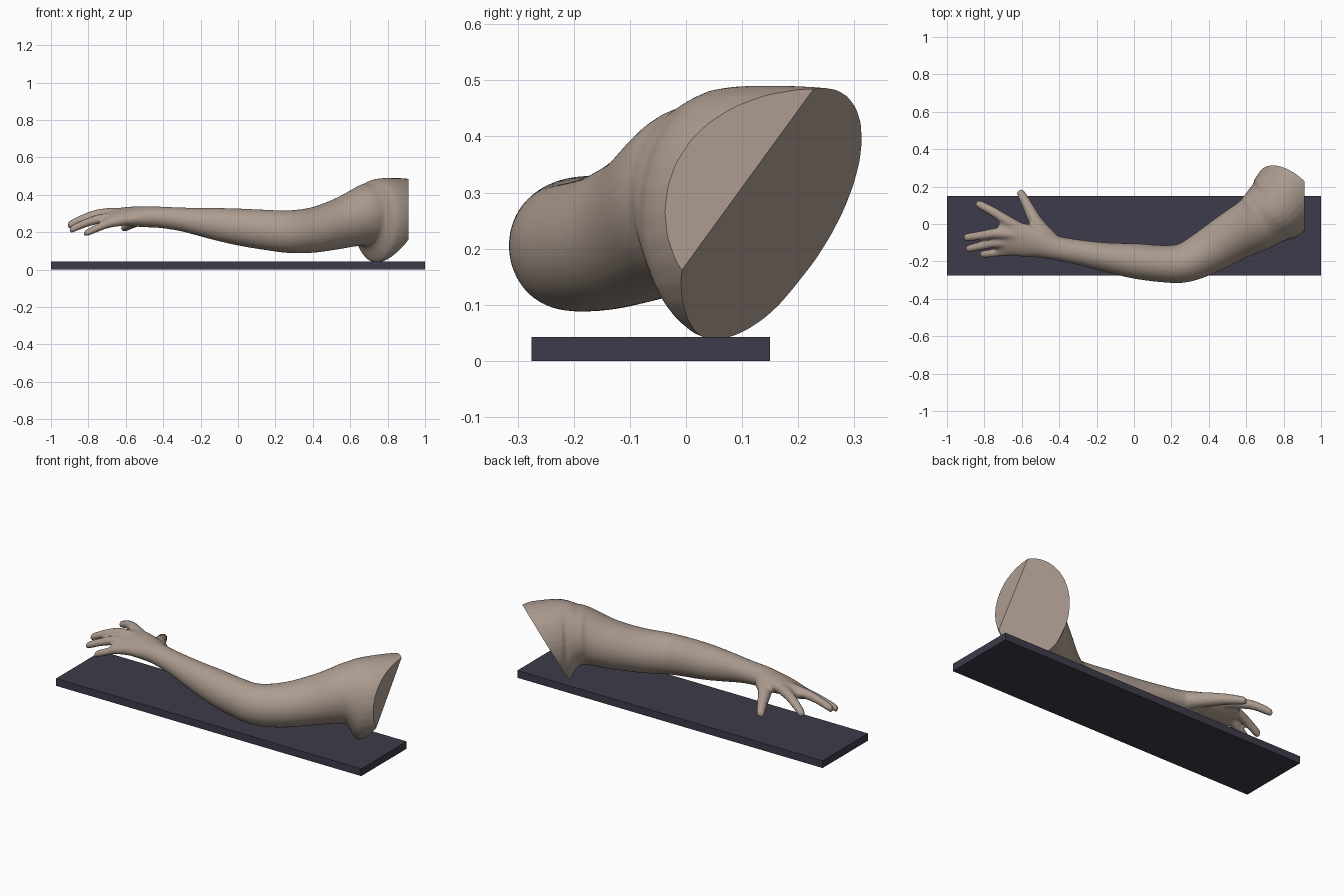
import bpy, bmesh, math
from mathutils import Vector

cube = bpy.data.objects.get("Cube")
if cube:
    bpy.data.objects.remove(cube, do_unlink=True)


def material(name, rgb):
    m = bpy.data.materials.new(name)
    m.use_nodes = True
    m.diffuse_color = (*rgb, 1)
    m.node_tree.nodes["Principled BSDF"].inputs["Base Color"].default_value = (*rgb, 1)
    return m


def spline(rows, steps=4):
    """Catmull-Rom interpolation of section rows."""
    rows = [Vector(r) for r in rows]
    pts = [rows[0] * 2 - rows[1]] + rows + [rows[-1] * 2 - rows[-2]]
    out = []
    for a, b, c, d in zip(pts, pts[1:], pts[2:], pts[3:]):
        for i in range(steps):
            t = i / steps
            out.append(b + (c - a) * (t / 2) + (a * 2 - b * 5 + c * 4 - d) * (t * t / 2)
                       + (b * 3 - a - c * 3 + d) * (t ** 3 / 2))
    return out + [rows[-1]]


def loft(bm, rows, sides=32):
    """Closed tube of upright ovals: x, y, z, half width, half height, roll."""
    secs = spline(rows)
    rings = []
    for i, s in enumerate(secs):
        tan = secs[min(i + 1, len(secs) - 1)] - secs[max(i - 1, 0)]
        side = Vector((-tan[1], tan[0], 0)).normalized()
        ring = []
        for k in range(sides):
            a = math.tau * k / sides
            off = s[3] * math.cos(a)
            p = Vector(s[:3]) + side * off
            p.z += s[4] * math.sin(a) + s[5] * off
            ring.append(bm.verts.new(p))
        rings.append(ring)
    for r, q in zip(rings, rings[1:]):
        for k in range(sides):
            n = (k + 1) % sides
            bm.faces.new((r[k], r[n], q[n], q[k]))
    bm.faces.new(rings[0])
    bm.faces.new(rings[-1])


def finger(bm, points, thick, tip):
    n = len(points) - 1
    rows = [(*p, thick + (tip - thick) * i / n, thick + (tip - thick) * i / n, 0)
            for i, p in enumerate(points)]
    # Rounded fingertip
    end, d = Vector(points[-1]), (Vector(points[-1]) - Vector(points[-2])).normalized()
    rows.append((*(end + d * tip * 0.8), tip * 0.55, tip * 0.55, 0))
    loft(bm, rows, 16)


skin = material("skin", (0.42, 0.335, 0.28))
slate = material("slate", (0.047, 0.043, 0.067))

# Base plate
bpy.ops.mesh.primitive_cube_add(size=1, location=(0, -0.0625, 0.0215))
plate = bpy.context.object
plate.name = "base_plate"
plate.scale = (2, 0.425, 0.043)
plate.data.materials.append(slate)

# Palm, forearm, elbow, upper arm and shoulder
bm = bmesh.new()
loft(bm, [
    (-0.73, -0.065, 0.275, 0.075, 0.022, 0.3),
    (-0.69, -0.07, 0.28, 0.088, 0.033, 0.3),
    (-0.60, -0.085, 0.285, 0.09, 0.046, 0.22),
    (-0.51, -0.10, 0.283, 0.08, 0.055, 0.1),
    (-0.42, -0.127, 0.28, 0.065, 0.057, 0),
    (-0.30, -0.15, 0.268, 0.067, 0.064, 0),
    (-0.15, -0.177, 0.247, 0.078, 0.083, 0),
    (0.0, -0.197, 0.228, 0.094, 0.099, 0),
    (0.15, -0.212, 0.212, 0.099, 0.108, 0),
    (0.27, -0.207, 0.203, 0.106, 0.114, 0),
    (0.40, -0.145, 0.212, 0.121, 0.122, 0),
    (0.53, -0.065, 0.245, 0.134, 0.137, 0),
    (0.65, 0.0, 0.287, 0.15, 0.16, 0),
    (0.69, 0.03, 0.29, 0.16, 0.172, 0),
    (0.73, 0.06, 0.26, 0.175, 0.222, 0),
    (0.78, 0.10, 0.265, 0.192, 0.225, 0),
    (0.86, 0.20, 0.27, 0.2, 0.22, 0),
    (0.96, 0.33, 0.27, 0.2, 0.21, 0),
])

# Fingers and thumb, overlapping the palm
finger(bm, [(-0.60, -0.03, 0.30), (-0.69, 0.025, 0.302), (-0.76, 0.07, 0.293), (-0.83, 0.107, 0.265)], 0.032, 0.021)
finger(bm, [(-0.62, -0.06, 0.30), (-0.73, -0.05, 0.298), (-0.81, -0.06, 0.28), (-0.895, -0.072, 0.243)], 0.032, 0.021)
finger(bm, [(-0.62, -0.10, 0.28), (-0.73, -0.10, 0.272), (-0.81, -0.115, 0.25), (-0.885, -0.132, 0.218)], 0.03, 0.02)
finger(bm, [(-0.60, -0.14, 0.265), (-0.69, -0.145, 0.248), (-0.75, -0.155, 0.223), (-0.81, -0.162, 0.197)], 0.029, 0.019)
finger(bm, [(-0.45, -0.08, 0.275), (-0.52, 0.005, 0.27), (-0.565, 0.09, 0.25), (-0.605, 0.165, 0.225)], 0.045, 0.022)
bmesh.ops.recalc_face_normals(bm, faces=bm.faces)
mesh = bpy.data.meshes.new("arm")
bm.to_mesh(mesh)
bm.free()
arm = bpy.data.objects.new("arm", mesh)
bpy.context.collection.objects.link(arm)

# Fuse the hand and arm into one smooth skin
fuse = arm.modifiers.new("fuse", 'REMESH')
fuse.mode = 'VOXEL'
fuse.voxel_size = 0.008
soften = arm.modifiers.new("soften", 'SMOOTH')
soften.factor = 0.5
soften.iterations = 6
fused = bpy.data.meshes.new_from_object(arm.evaluated_get(bpy.context.evaluated_depsgraph_get()))
arm.modifiers.clear()
arm.data = fused

# Flat cuts at the shoulder: outer side, then the slanted body side
bm = bmesh.new()
bm.from_mesh(fused)
for point, normal in (((0.912, 0, 0), (1, 0, 0)), ((0.72, 0.08, 0.05), (0.58, 0.66, -0.48))):
    bmesh.ops.bisect_plane(bm, geom=bm.verts[:] + bm.edges[:] + bm.faces[:],
                           plane_co=point, plane_no=normal, clear_outer=True)
    rim = [e for e in bm.edges if e.is_boundary]
    bmesh.ops.holes_fill(bm, edges=rim, sides=0)
bmesh.ops.recalc_face_normals(bm, faces=bm.faces)
bm.to_mesh(fused)
bm.free()
fused.materials.clear()
fused.materials.append(skin)

bpy.ops.object.select_all(action='DESELECT')
arm.select_set(True)
bpy.context.view_layer.objects.active = arm
bpy.ops.object.shade_smooth_by_angle(angle=math.radians(35))
